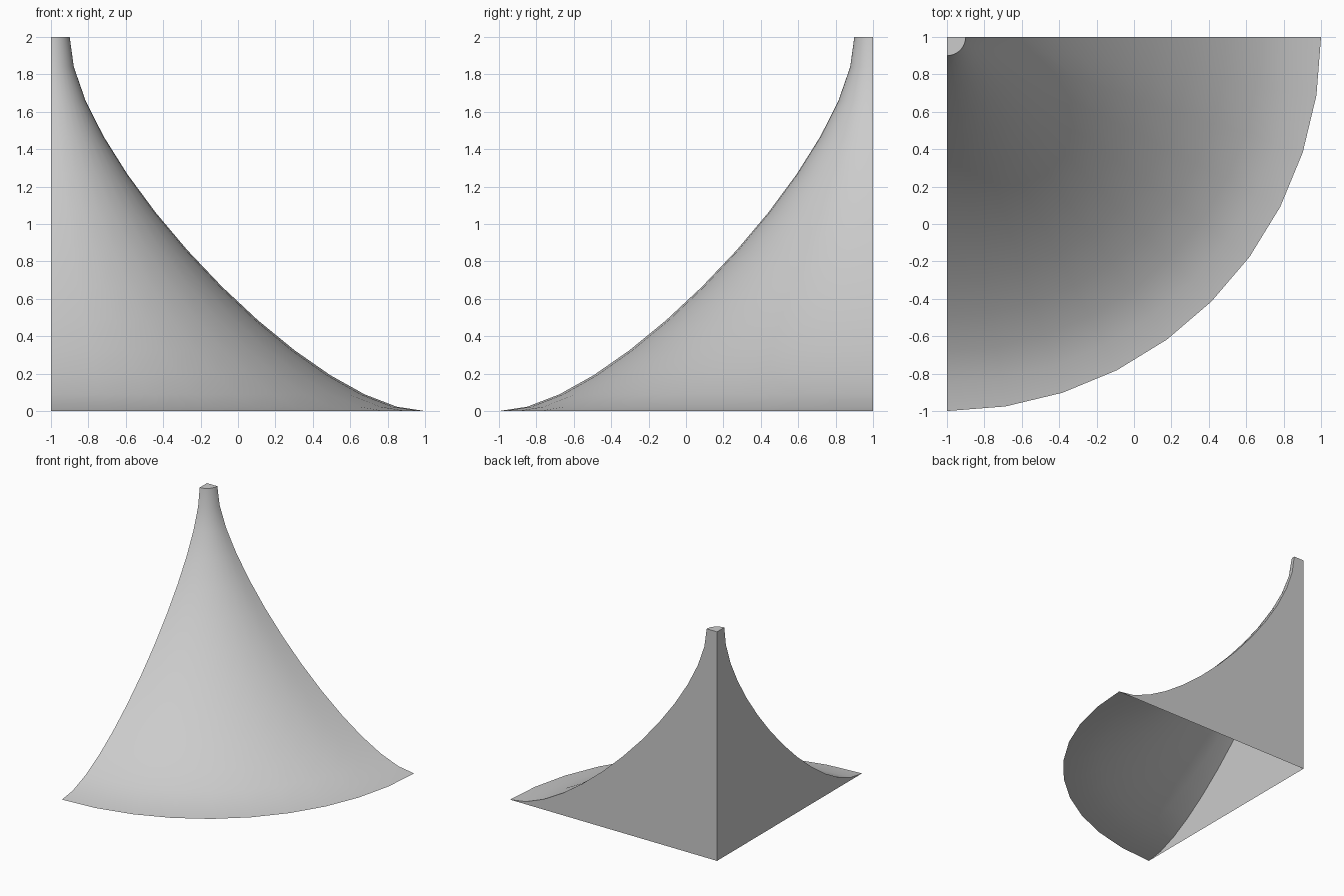
import bpy
import bmesh
import math
from mathutils import Vector
from mathutils.geometry import interpolate_bezier

cube = bpy.data.objects.get("Cube")
if cube:
    bpy.data.objects.remove(cube, do_unlink=True)

# One plain grey for the whole part
grey = bpy.data.materials.new("light_grey")
grey.use_nodes = True
colour = (0.6, 0.6, 0.6, 1)
grey.diffuse_color = colour
grey.node_tree.nodes["Principled BSDF"].inputs["Base Color"].default_value = colour

CORNER = Vector((-1, 1, 0))
HEIGHT, FOOT, TIP, STEPS = 2.0, 2.0, 0.1, 10


def profile_point(radius, z):
    return CORNER + Vector((radius, 0, z))


# Concave profile from the narrow tip down to the wide foot
profile = interpolate_bezier(
    profile_point(TIP, HEIGHT), profile_point(TIP, 1.36),
    profile_point(1.39, 0), profile_point(FOOT, 0), 14)

bm = bmesh.new()

# Flared shell: a quarter turn of the profile about the corner
columns = []
for step in range(STEPS + 1):
    angle = -math.pi / 2 * step / STEPS
    c, s = math.cos(angle), math.sin(angle)
    columns.append([
        bm.verts.new(CORNER + Vector((c * (p.x + 1), s * (p.x + 1), p.z)))
        for p in profile])
for a, b in zip(columns, columns[1:]):
    for i in range(len(profile) - 1):
        bm.faces.new((a[i], a[i + 1], b[i + 1], b[i]))

# Two flat walls and the tip cap; the underside stays open
base = bm.verts.new(CORNER)
top = bm.verts.new(CORNER + Vector((0, 0, HEIGHT)))
for wall in (columns[0], columns[-1]):
    bm.faces.new([base, top] + wall)
bm.faces.new([top] + [column[0] for column in columns])

bmesh.ops.recalc_face_normals(bm, faces=bm.faces)
mesh = bpy.data.meshes.new("flared_quarter_shell")
bm.to_mesh(mesh)
bm.free()
mesh.materials.append(grey)

shell = bpy.data.objects.new("flared_quarter_shell", mesh)
bpy.context.collection.objects.link(shell)
bpy.ops.object.select_all(action="DESELECT")
shell.select_set(True)
bpy.context.view_layer.objects.active = shell
bpy.ops.object.shade_smooth_by_angle(angle=math.radians(30))
